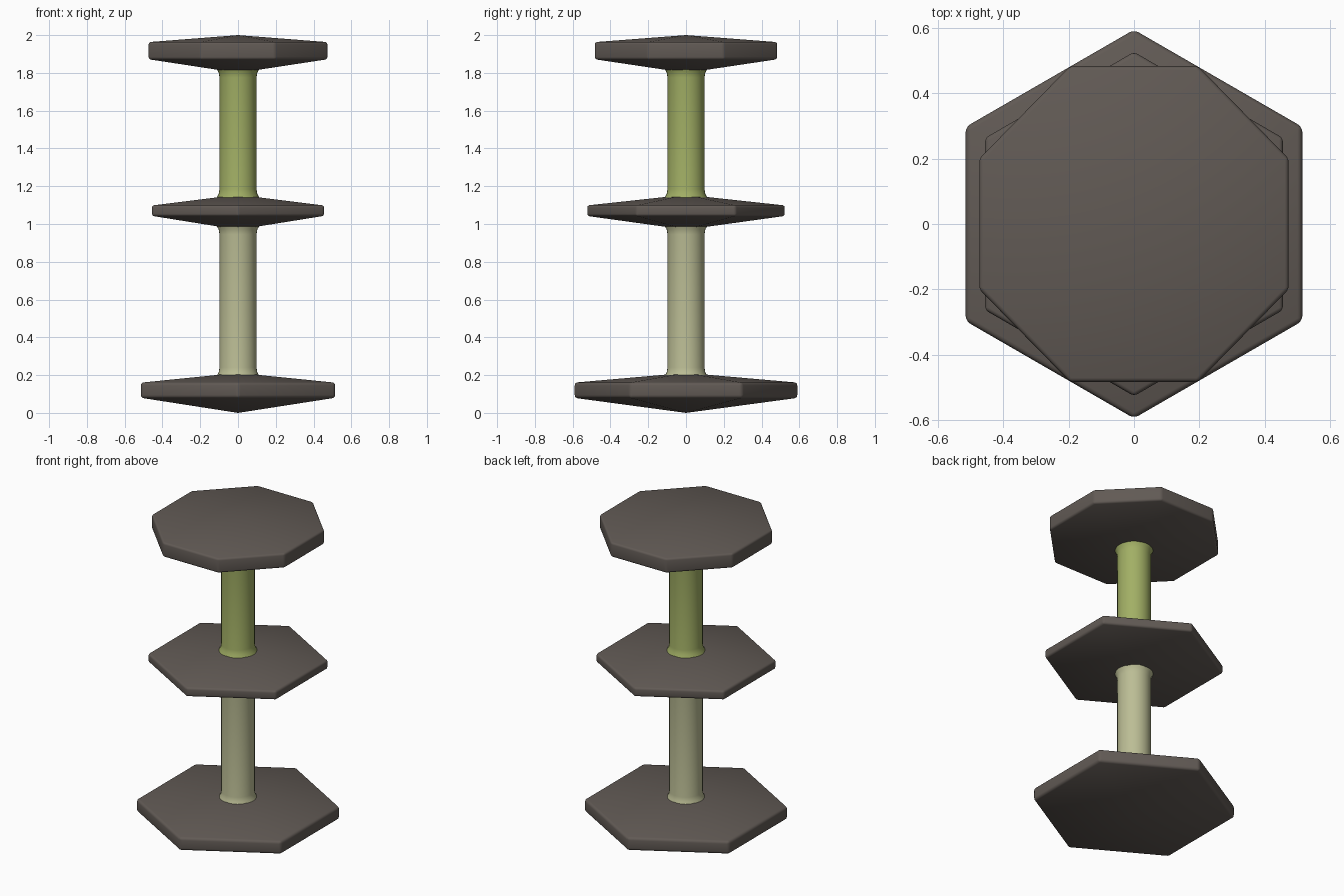
import bpy
import bmesh
from math import cos, sin, tau, pi, radians

cube = bpy.data.objects.get("Cube")
if cube:
    bpy.data.objects.remove(cube, do_unlink=True)


def make_material(name, rgb):
    mat = bpy.data.materials.new(name)
    mat.use_nodes = True
    mat.diffuse_color = (*rgb, 1)
    mat.node_tree.nodes["Principled BSDF"].inputs["Base Color"].default_value = (*rgb, 1)
    return mat


def lathe(name, profile, sides, start, mat, bevel=0.0, scale_y=1.0):
    """Spin (radius, z) points about z; zero radius gives a single tip."""
    bm = bmesh.new()
    rings = []
    for r, z in profile:
        count = sides if r else 1
        rings.append([bm.verts.new((r * cos(start + tau * i / sides),
                                    r * sin(start + tau * i / sides) * scale_y, z))
                      for i in range(count)])
    for low, high in zip(rings, rings[1:]):
        for i in range(sides):
            j = (i + 1) % sides
            corners = [low[i % len(low)], low[j % len(low)],
                       high[j % len(high)], high[i % len(high)]]
            bm.faces.new(list(dict.fromkeys(corners)))
    if bevel:
        # Soften the rim and its upright corners
        rim = set(rings[1] + rings[2])
        edges = [e for e in bm.edges if all(v in rim for v in e.verts)]
        bmesh.ops.bevel(bm, geom=edges, offset=bevel, segments=3,
                        profile=0.5, affect='EDGES')
    bmesh.ops.recalc_face_normals(bm, faces=bm.faces)
    mesh = bpy.data.meshes.new(name)
    bm.to_mesh(mesh)
    bm.free()
    mesh.materials.append(mat)
    obj = bpy.data.objects.new(name, mesh)
    bpy.context.collection.objects.link(obj)
    bpy.ops.object.select_all(action='DESELECT')
    obj.select_set(True)
    bpy.context.view_layer.objects.active = obj
    bpy.ops.object.shade_smooth_by_angle(angle=radians(35))
    return obj


def disc(name, sides, start, radius, heights, bevel, scale_y=1.0):
    tip, low, high, apex = heights
    return lathe(name, [(0, tip), (radius, low), (radius, high), (0, apex)],
                 sides, start, dark, bevel, scale_y)


def post(name, low, high, mat):
    # Straight shaft with a slight flare where it meets each disc
    profile = [(0, low - 0.02), (0.115, low - 0.01), (0.102, low + 0.015),
               (0.098, low + 0.04), (0.098, high - 0.04),
               (0.102, high - 0.015), (0.115, high + 0.01), (0, high + 0.02)]
    return lathe(name, profile, 32, 0, mat)


dark = make_material("dark brown grey", (0.12, 0.102, 0.09))
pale = make_material("pale sage", (0.50, 0.51, 0.30))
green = make_material("leaf green", (0.36, 0.43, 0.13))

# Faceted discs, each a shallow double cone with a flat rim
disc("base_disc", 6, pi / 2, 0.594, (0.0, 0.08, 0.16, 0.212), 0.015)
disc("middle_disc", 6, pi / 2, 0.526, (0.97, 1.043, 1.098, 1.155), 0.012)
disc("top_disc", 8, pi / 8, 0.512, (1.80, 1.872, 1.963, 2.0), 0.012, 1.02)

# Round posts between the discs
post("lower_post", 0.2, 0.985, pale)
post("upper_post", 1.145, 1.815, green)
